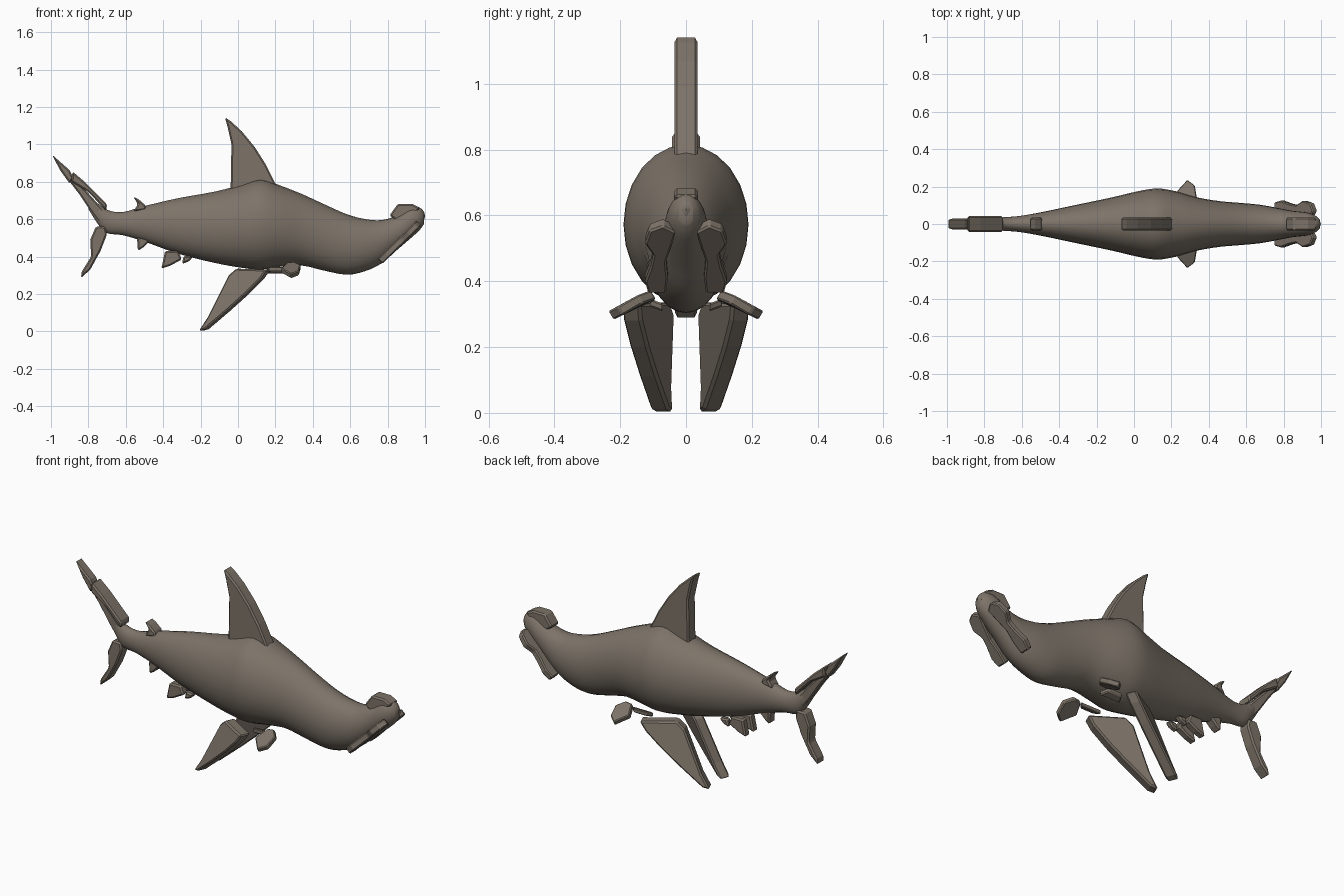
import bpy
import bmesh
import math
from mathutils import Vector

cube = bpy.data.objects.get("Cube")
if cube:
    bpy.data.objects.remove(cube, do_unlink=True)

skin = bpy.data.materials.new("brown_grey_skin")
skin.use_nodes = True
colour = (0.205, 0.173, 0.140, 1)
skin.diffuse_color = colour
bsdf = skin.node_tree.nodes["Principled BSDF"]
bsdf.inputs["Base Color"].default_value = colour
bsdf.inputs["Roughness"].default_value = 0.8


def finish(name, bm):
    bmesh.ops.recalc_face_normals(bm, faces=bm.faces)
    mesh = bpy.data.meshes.new(name)
    bm.to_mesh(mesh)
    bm.free()
    mesh.materials.append(skin)
    obj = bpy.data.objects.new(name, mesh)
    bpy.context.collection.objects.link(obj)
    return obj


def smooth(obj):
    bpy.ops.object.select_all(action="DESELECT")
    obj.select_set(True)
    bpy.context.view_layer.objects.active = obj
    bpy.ops.object.shade_smooth_by_angle(angle=math.radians(40))


def spline(a, b, c, d, t):
    return 0.5 * (2 * b + (c - a) * t + (2 * a - 5 * b + 4 * c - d) * t * t
                  + (3 * b - a - 3 * c + d) * t ** 3)


def slab(name, points, offset, bevel=0.008):
    """Closed outline thickened by offset to both sides."""
    bm = bmesh.new()
    offset = Vector(offset)
    near = [bm.verts.new(Vector(p) - offset) for p in points]
    far = [bm.verts.new(Vector(p) + offset) for p in points]
    bm.faces.new(near)
    bm.faces.new(far[::-1])
    for i in range(len(points)):
        j = (i + 1) % len(points)
        bm.faces.new((near[i], far[i], far[j], near[j]))
    obj = finish(name, bm)
    mod = obj.modifiers.new("soft_edges", "BEVEL")
    mod.width = bevel
    mod.segments = 1
    return obj


def upright(name, outline, half, y=0.0):
    return slab(name, [(x, y, z) for x, z in outline], (0, half, 0))


# Body: smooth loft through sections of x, bottom, top, half width
sections = [Vector(s) for s in (
    (-.80, .655, .70, .012), (-.75, .575, .685, .025), (-.70, .525, .65, .036),
    (-.62, .515, .637, .042), (-.50, .48, .67, .062), (-.32, .415, .712, .10),
    (-.12, .365, .748, .142), (.02, .34, .785, .175), (.12, .33, .815, .19),
    (.22, .345, .782, .176), (.34, .352, .735, .142), (.46, .325, .68, .122),
    (.58, .303, .627, .112), (.68, .322, .60, .102), (.77, .365, .595, .085),
    (.85, .435, .62, .07), (.92, .495, .662, .062), (.97, .54, .663, .045),
    (.995, .575, .635, .022))]
SIDES, STEPS = 24, 3
rows = []
for i in range(len(sections) - 1):
    quad = [sections[min(max(i + k, 0), len(sections) - 1)] for k in (-1, 0, 1, 2)]
    for s in range(STEPS):
        rows.append([spline(*[q[k] for q in quad], s / STEPS) for k in range(3)])
        # half width is the last value of each section
rows = []
data = [tuple(s) for s in sections]
for i in range(len(data) - 1):
    quad = [data[min(max(i + k, 0), len(data) - 1)] for k in (-1, 0, 1, 2)]
    for s in range(STEPS):
        rows.append([spline(*column, s / STEPS) for column in zip(*quad)])
rows.append(data[-1])

bm = bmesh.new()
rings = []
for x, low, high, half in rows:
    ring = []
    for k in range(SIDES):
        a = math.tau * k / SIDES
        ring.append(bm.verts.new((x, half * math.cos(a),
                                  (low + high) / 2 + (high - low) / 2 * math.sin(a))))
    rings.append(ring)
for r0, r1 in zip(rings, rings[1:]):
    for k in range(SIDES):
        j = (k + 1) % SIDES
        bm.faces.new((r0[k], r0[j], r1[j], r1[k]))
bm.faces.new(rings[0])
bm.faces.new(rings[-1][::-1])
smooth(finish("body", bm))

# Dorsal fins
upright("dorsal_fin", [(-.07, 1.145), (-.04, 1.125), (.02, 1.07), (.09, .985),
                       (.15, .89), (.21, .77), (-.04, .73), (-.035, 1.0),
                       (-.055, 1.09)], .035)
upright("rear_dorsal_fin", [(-.56, .72), (-.53, .705), (-.495, .675), (-.49, .65),
                            (-.56, .64), (-.535, .68)], .035)

# Tail: long upper lobe with a raised leading strip, and a short lower lobe
upright("upper_tail_lobe", [(-.89, .83), (-.82, .76), (-.72, .65), (-.66, .60),
                            (-.68, .53), (-.72, .55), (-.79, .645), (-.85, .735),
                            (-.90, .80)], .024)
upright("upper_tail_strip", [(-.885, .855), (-.82, .80), (-.70, .68), (-.705, .645),
                             (-.80, .745), (-.89, .80)], .042)
upright("tail_tip", [(-.995, .945), (-.90, .862), (-.88, .82), (-.90, .79),
                     (-.95, .86)], .03)
upright("lower_tail_lobe", [(-.70, .52), (-.735, .43), (-.79, .33), (-.84, .285),
                            (-.835, .32), (-.785, .40), (-.79, .49), (-.76, .56),
                            (-.71, .56)], .034)

# Underside fins near the tail
upright("anal_fin", [(-.54, .50), (-.535, .43), (-.505, .45), (-.47, .485),
                     (-.48, .51)], .028)
for side, label in ((1, "left"), (-1, "right")):
    y = side * .035
    upright(label + "_pelvic_fin", [(-.41, .335), (-.36, .352), (-.30, .385),
                                    (-.32, .43), (-.39, .43)], .022, y)
    upright(label + "_pelvic_finlet", [(-.30, .36), (-.26, .375), (-.24, .40),
                                       (-.29, .405)], .018, y)

    # Pectoral fin: leading edge splays outward, tip hangs straight
    outline = [(-.20, .002), (-.165, .012), (-.05, .11), (.05, .20), (.13, .28),
               (.165, .33), (.0, .335), (-.04, .30), (-.10, .18), (-.15, .08)]
    points = [(x, side * (.18 + .57 * x - .32 * z), z) for x, z in outline]
    slab(label + "_pectoral_fin", points, (-.012, side * .028, 0))

    # Small winglet reaching out beneath the flank
    points = [(.26, side * .10, .355), (.23, side * .17, .325), (.285, side * .23, .295),
              (.325, side * .20, .31), (.335, side * .14, .345), (.30, side * .10, .36)]
    slab(label + "_winglet", points, (0, side * .008, .013), .005)

    # Belly pad behind the winglet
    points = [(.15, side * .07, .32), (.17, side * .11, .335), (.25, side * .11, .335),
              (.28, side * .07, .32)]
    slab(label + "_belly_pad", points, (0, 0, .012), .005)

    # Hammer plate sweeping from the snout down beside the jaw
    outline = [(.03, .56), (.07, .58), (.11, .565), (.125, .525), (.10, .49),
               (.108, .455), (.125, .41), (.115, .375), (.06, .375), (.055, .42),
               (.06, .47), (.04, .53)]
    points = [(.76 + 1.02 * (z - .375), side * y, z) for y, z in outline]
    slab(label + "_hammer_plate", points, (.013, 0, -.013), .006)

# Snout: crest on top and a rounded nose tip
upright("snout_crest", [(.81, .62), (.855, .682), (.93, .682), (.975, .66),
                        (.93, .61), (.85, .59)], .036)
bm = bmesh.new()
bmesh.ops.create_uvsphere(bm, u_segments=12, v_segments=8, radius=.04)
bmesh.ops.scale(bm, vec=(1, .7, 1.1), verts=bm.verts)
bmesh.ops.translate(bm, vec=(.96, 0, .617), verts=bm.verts)
smooth(finish("nose_tip", bm))
